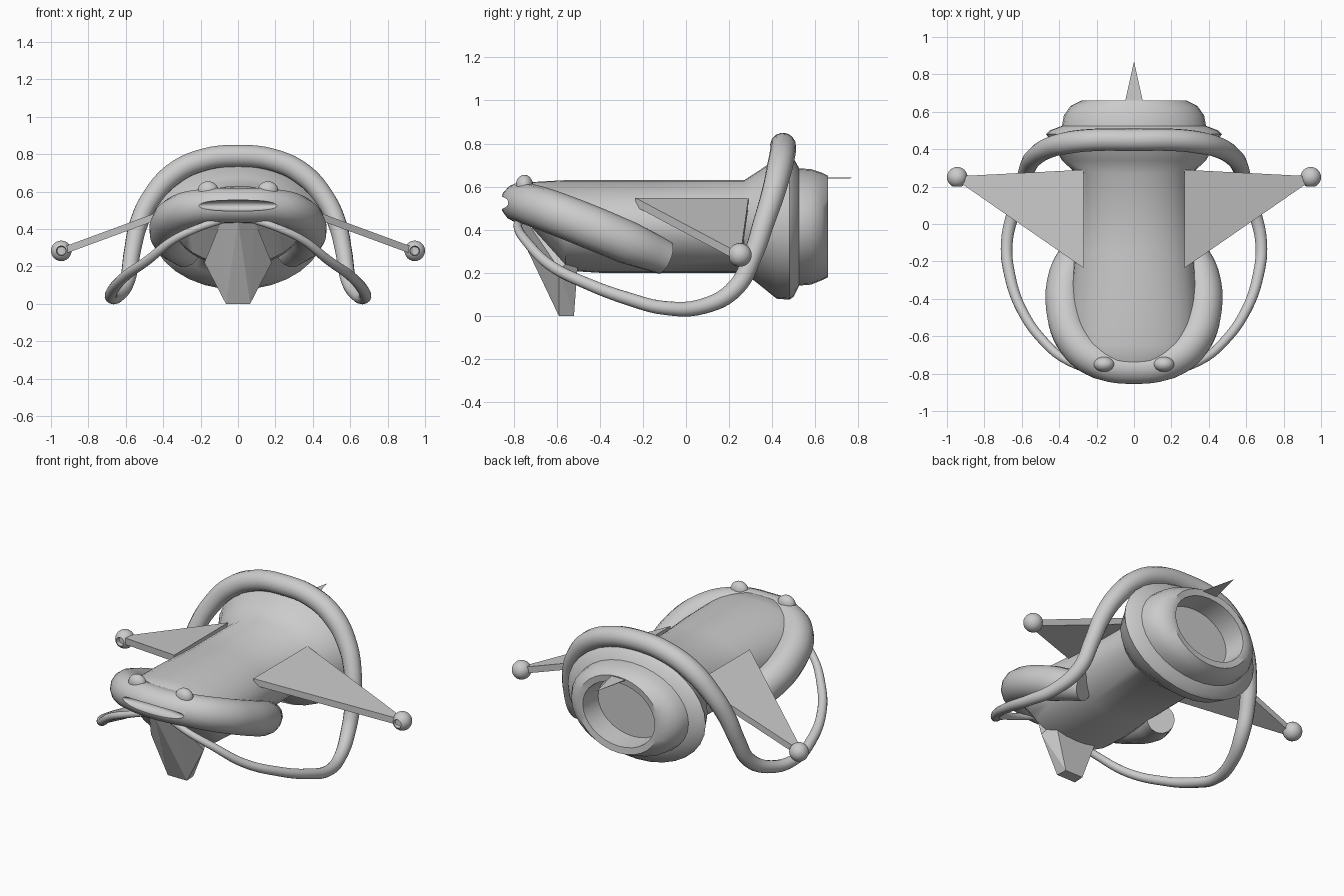
import bpy, bmesh, math
from mathutils import Vector

cube = bpy.data.objects.get("Cube")
if cube:
    bpy.data.objects.remove(cube)


def activate(obj):
    bpy.ops.object.select_all(action='DESELECT')
    obj.select_set(True)
    bpy.context.view_layer.objects.active = obj


def smooth(obj, angle=40):
    activate(obj)
    bpy.ops.object.shade_smooth_by_angle(angle=math.radians(angle))


def finish(name, bm):
    bmesh.ops.recalc_face_normals(bm, faces=bm.faces[:])
    mesh = bpy.data.meshes.new(name)
    bm.to_mesh(mesh)
    bm.free()
    obj = bpy.data.objects.new(name, mesh)
    bpy.context.collection.objects.link(obj)
    return obj


def loft(name, sections, sides=32, center=(0, 0, 0)):
    """Elliptical rings along y: (y, half width, half height, centre z)."""
    bm = bmesh.new()
    rings = []
    for y, rx, rz, cz in sections:
        turns = [math.tau * i / sides for i in range(sides)]
        rings.append([bm.verts.new(Vector(center) + Vector(
            (rx * math.cos(a), y, cz + rz * math.sin(a)))) for a in turns])
    for low, high in zip(rings, rings[1:]):
        for i in range(sides):
            j = (i + 1) % sides
            bm.faces.new((low[i], low[j], high[j], high[i]))
    bm.faces.new(rings[0])
    bm.faces.new(rings[-1])
    return finish(name, bm)


def hull(name, points):
    bm = bmesh.new()
    for p in points:
        bm.verts.new(p)
    bmesh.ops.convex_hull(bm, input=bm.verts[:])
    return finish(name, bm)


def ellipsoid(name, center, size):
    bm = bmesh.new()
    bmesh.ops.create_uvsphere(bm, u_segments=32, v_segments=16, radius=1)
    for v in bm.verts:
        v.co = Vector(center) + v.co * Vector(size)
    return finish(name, bm)


def mirrored_tube(name, half):
    """Tube through (x, y, z, radius) points, running from x = 0 to both sides
    when the first point is on the middle line."""
    path = [(-x, y, z, r) for x, y, z, r in reversed(half[1:])] + half
    curve = bpy.data.curves.new(name, 'CURVE')
    curve.dimensions = '3D'
    curve.bevel_depth = 1
    curve.bevel_resolution = 5
    curve.resolution_u = 6
    curve.use_fill_caps = True
    spline = curve.splines.new('BEZIER')
    spline.bezier_points.add(len(path) - 1)
    for point, (x, y, z, r) in zip(spline.bezier_points, path):
        point.co = (x, y, z)
        point.radius = r
        point.handle_left_type = point.handle_right_type = 'AUTO'
    obj = bpy.data.objects.new(name, curve)
    bpy.context.collection.objects.link(obj)
    activate(obj)
    bpy.ops.object.convert(target='MESH')
    return bpy.context.view_layer.objects.active


# Body with flared rear and recessed exhaust opening
body = loft("body", [
    (-0.78, 0.15, 0.06, 0.53), (-0.73, 0.25, 0.10, 0.52),
    (-0.65, 0.31, 0.15, 0.475), (-0.56, 0.34, 0.21, 0.42),
    (-0.40, 0.34, 0.215, 0.415), (-0.15, 0.315, 0.215, 0.415),
    (0.27, 0.31, 0.215, 0.415), (0.34, 0.385, 0.265, 0.41),
    (0.42, 0.43, 0.325, 0.405), (0.48, 0.47, 0.335, 0.41),
    (0.50, 0.45, 0.32, 0.41), (0.525, 0.385, 0.272, 0.413),
    (0.58, 0.375, 0.268, 0.413), (0.63, 0.34, 0.25, 0.415),
    (0.66, 0.28, 0.235, 0.415), (0.655, 0.245, 0.195, 0.415),
    (0.52, 0.235, 0.185, 0.415)])
smooth(body)

# Thick lip wrapping the nose, with the mouth slot cut in
lip = mirrored_tube("lip", [
    (0, -0.766, 0.525, 0.095), (0.18, -0.735, 0.52, 0.095),
    (0.31, -0.63, 0.485, 0.1), (0.37, -0.45, 0.415, 0.102),
    (0.355, -0.27, 0.34, 0.1), (0.28, -0.10, 0.27, 0.08)])
cutter = ellipsoid("mouth_cutter", (0, -0.845, 0.525), (0.235, 0.045, 0.03))
cutter.hide_render = True
cut = lip.modifiers.new("mouth", 'BOOLEAN')
cut.object = cutter
cut.operation = 'DIFFERENCE'
activate(lip)
bpy.ops.object.modifier_apply(modifier=cut.name)
bpy.data.objects.remove(cutter)
smooth(lip)

# Collar over the back that thins into the two whiskers
collar = mirrored_tube("collar_and_whiskers", [
    (0, 0.45, 0.79, 0.06), (0.2, 0.45, 0.765, 0.06),
    (0.35, 0.435, 0.69, 0.06), (0.46, 0.405, 0.57, 0.055),
    (0.53, 0.36, 0.43, 0.05), (0.565, 0.31, 0.28, 0.045),
    (0.59, 0.23, 0.13, 0.042), (0.64, 0.08, 0.045, 0.036),
    (0.68, -0.1, 0.037, 0.032), (0.665, -0.27, 0.08, 0.03),
    (0.60, -0.46, 0.15, 0.027), (0.48, -0.63, 0.235, 0.025),
    (0.34, -0.74, 0.345, 0.022), (0.2, -0.78, 0.41, 0.02),
    (0.08, -0.77, 0.45, 0.02)])
smooth(collar)

# Chin keel
hull("chin_keel", [(0, -0.80, 0.44)] + [(s * x, y, z) for s in (-1, 1) for x, y, z in (
    (0.065, -0.59, 0), (0.06, -0.52, 0), (0.18, -0.59, 0.22),
    (0.15, -0.50, 0.27), (0.09, -0.74, 0.44))])

# Flat tail spike
hull("tail_spike", [(0, 0.87, 0.64)] + [
    (x, 0.6, z) for x in (-0.06, 0.06) for z in (0.637, 0.643)])

# Wings, wing tip balls with a front dimple, and brow bumps
for side, s in (("left", 1), ("right", -1)):
    hull(side + "_wing", [(s * x, y, z + h) for x, y, z in (
        (0.27, -0.235, 0.53), (0.27, 0.29, 0.53), (0.95, 0.255, 0.28),
        (0.95, 0.235, 0.28)) for h in (-0.022, 0.018)])
    arc = [math.radians(d) for d in range(-62, 90, 12)]
    ball = [(-0.025, 0.01), (-0.025, 0.022), (-0.045, 0.027)]
    ball += [(0.055 * math.sin(a), 0.055 * math.cos(a)) for a in arc]
    tip = loft(side + "_wing_tip", [(y, r, r, 0) for y, r in ball], 24,
               (s * 0.945, 0.25, 0.283))
    smooth(tip)
    bump = ellipsoid(side + "_brow_bump", (s * 0.16, -0.75, 0.605), (0.055, 0.04, 0.05))
    smooth(bump)
